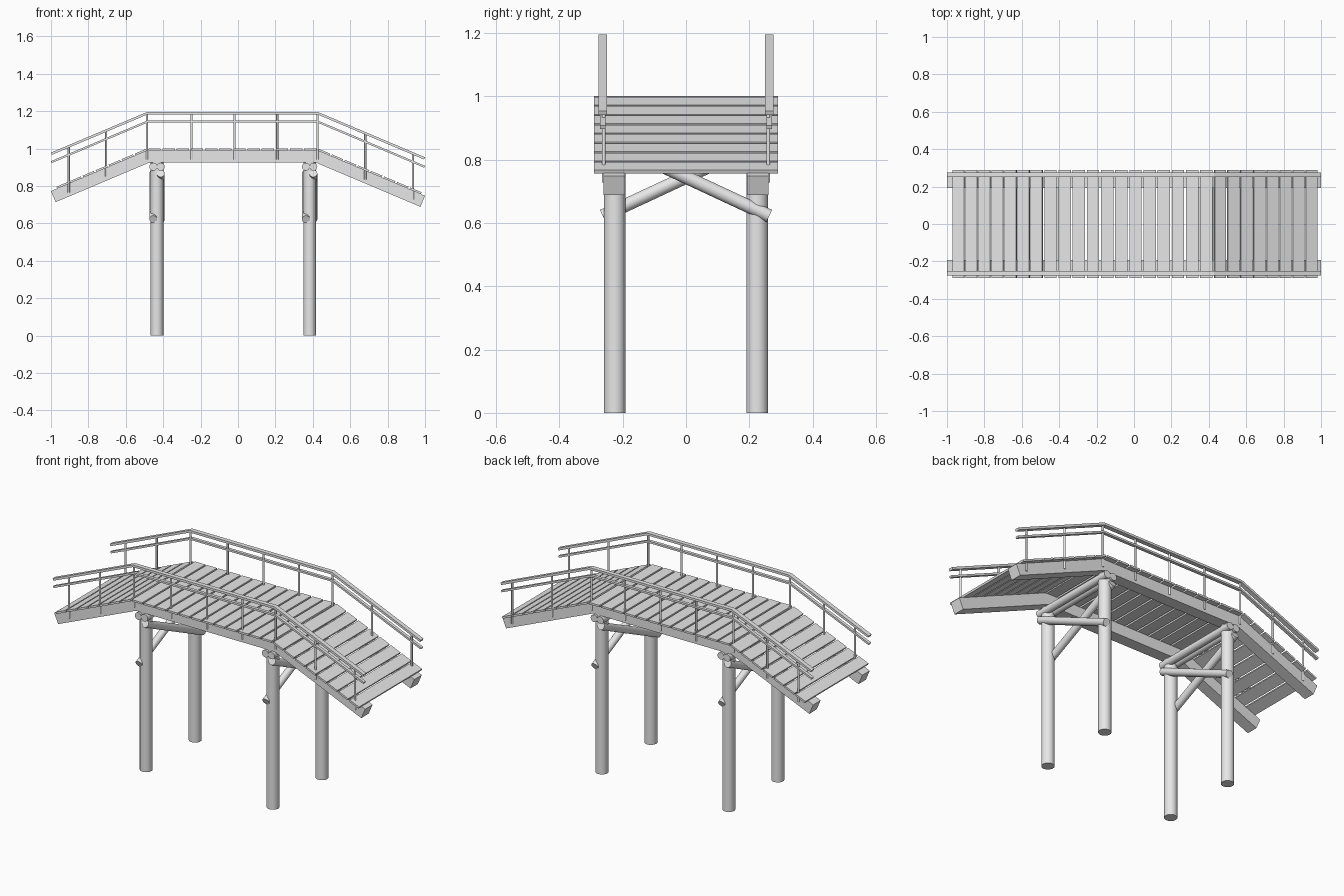
import bpy, bmesh, math
from mathutils import Vector, Matrix

cube = bpy.data.objects.get("Cube")
if cube:
    bpy.data.objects.remove(cube, do_unlink=True)

GREY = (0.8, 0.8, 0.8, 1.0)
wood = bpy.data.materials.new("grey_timber")
wood.use_nodes = True
wood.diffuse_color = GREY
wood.node_tree.nodes["Principled BSDF"].inputs["Base Color"].default_value = GREY

SLOPE = math.radians(22.9)
LEFT_KNEE, RIGHT_KNEE = -0.487, 0.428      # where the flat span meets the ramps
DECK_TOP, PLANK_T = 1.0, 0.011
SIDES = ((-1, "front"), (1, "back"))


def finish(name, bm, smooth=False):
    """Turn a bmesh into a named object with the timber material."""
    bmesh.ops.recalc_face_normals(bm, faces=bm.faces)
    mesh = bpy.data.meshes.new(name)
    bm.to_mesh(mesh)
    bm.free()
    mesh.materials.append(wood)
    obj = bpy.data.objects.new(name, mesh)
    bpy.context.collection.objects.link(obj)
    if smooth:
        bpy.ops.object.select_all(action='DESELECT')
        obj.select_set(True)
        bpy.context.view_layer.objects.active = obj
        bpy.ops.object.shade_smooth_by_angle(angle=math.radians(40))
    return obj


def drop(x):
    """How far the ramp has fallen below the flat span at x."""
    return math.tan(SLOPE) * max(LEFT_KNEE - x, x - RIGHT_KNEE, 0)


def strip(name, top, thick, y0, y1, x_end=1.0):
    """Bent timber following the bridge line, mitred at the knees."""
    s, c, m = math.sin(SLOPE), math.cos(SLOPE), math.tan(SLOPE / 2)
    xs = (-x_end, LEFT_KNEE, RIGHT_KNEE, x_end)
    offsets = ((s, -c), (m, -1), (-m, -1), (-s, -c))
    bm = bmesh.new()
    rows = []
    for x, (ox, oz) in zip(xs, offsets):
        z = top - drop(x)
        low = (x + ox * thick, z + oz * thick)
        ring = ((x, y0, z), (x, y1, z), (low[0], y1, low[1]), (low[0], y0, low[1]))
        rows.append([bm.verts.new(p) for p in ring])
    for a, b in zip(rows, rows[1:]):
        for i in range(4):
            j = (i + 1) % 4
            bm.faces.new((a[i], a[j], b[j], b[i]))
    bm.faces.new(rows[0])
    bm.faces.new(rows[-1])
    return finish(name, bm)


def pole(name, start, end, radius, segments=24):
    """Round timber between two points."""
    start, end = Vector(start), Vector(end)
    axis = end - start
    turn = axis.to_track_quat('Z', 'Y').to_matrix().to_4x4()
    bm = bmesh.new()
    bmesh.ops.create_cone(bm, cap_ends=True, segments=segments, radius1=radius,
                          radius2=radius, depth=axis.length,
                          matrix=Matrix.Translation((start + end) / 2) @ turn)
    return finish(name, bm, smooth=True)


def planks(name, count, start, angle, direction):
    """Row of deck boards running from a knee along one section."""
    pitch, gap = 0.0757, 0.01
    along = Vector((direction * math.cos(angle), 0, -math.sin(angle)))
    up = Vector((direction * math.sin(angle), 0, math.cos(angle)))
    bm = bmesh.new()
    for i in range(count):
        centre = Vector((start, 0, DECK_TOP)) + along * pitch * (i + 0.5) - up * PLANK_T / 2
        bmesh.ops.create_cube(bm, size=1, matrix=Matrix.Translation(centre)
                              @ Matrix.Rotation(direction * angle, 4, 'Y')
                              @ Matrix.Diagonal((pitch - gap, 0.58, PLANK_T, 1)))
    return finish(name, bm)


# Deck boards
planks("flat_deck_planks", 12, LEFT_KNEE + 0.003, 0, 1)
planks("left_ramp_planks", 8, RIGHT_KNEE, SLOPE, 1)
planks("right_ramp_planks", 7, LEFT_KNEE, SLOPE, -1)

# Side beams, handrails and railing posts
post_xs = (-0.905, -0.705, LEFT_KNEE, -0.248, -0.018, 0.21, 0.425, 0.68, 0.935)
for side, label in SIDES:
    strip(label + "_side_beam", DECK_TOP - PLANK_T, 0.064, side * 0.192, side * 0.26)
    strip(label + "_top_rail", 1.195, 0.013, side * 0.25, side * 0.276)
    strip(label + "_middle_rail", 1.149, 0.011, side * 0.254, side * 0.272)
    for i, x in enumerate(post_xs):
        y = side * 0.26
        pole(f"{label}_rail_post_{i + 1}", (x, y, 0.942 - drop(x)),
             (x, y, 1.188 - drop(x)), 0.006, 10)

# Support frames: two columns, paired cross poles and crossed braces
for x, frame in ((-0.433, "right"), (0.383, "left")):
    for side, label in SIDES:
        pole(f"{frame}_{label}_column", (x, side * 0.225, 0),
             (x, side * 0.225, 0.93), 0.034, 32)
    for face, where in ((-1, "inner"), (1, "outer")):
        px = x + face * 0.02
        pole(f"{frame}_{where}_cross_pole", (px, -0.27, 0.903), (px, 0.27, 0.903), 0.021)
        pole(f"{frame}_{where}_brace", (px, -face * 0.263, 0.867),
             (px, face * 0.263, 0.622), 0.021)
